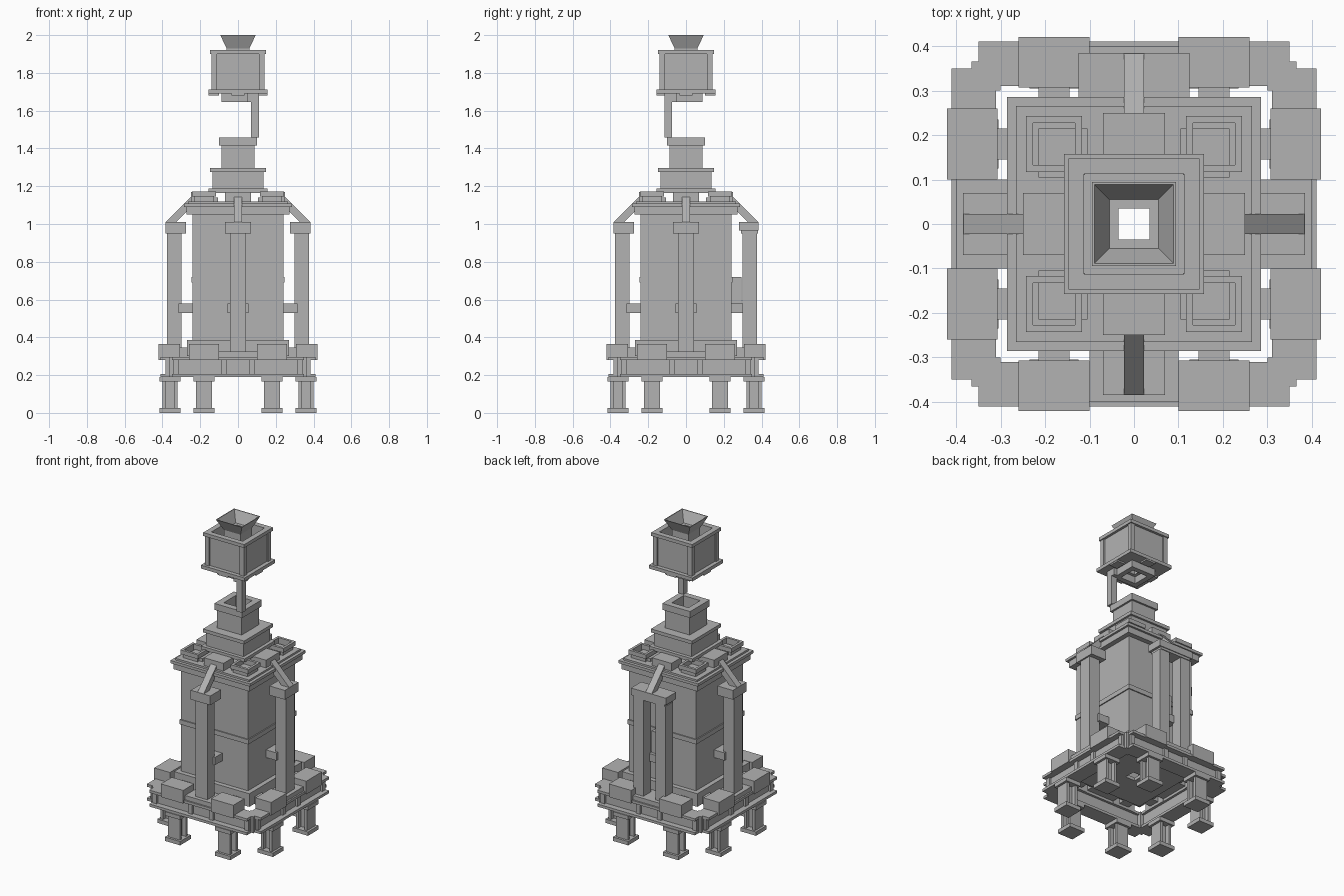
import bpy, bmesh
from math import pi
from mathutils import Matrix, Vector

cube = bpy.data.objects.get("Cube")
if cube:
    bpy.data.objects.remove(cube, do_unlink=True)

GREY = (0.45, 0.45, 0.45, 1)
grey = bpy.data.materials.new("stone_grey")
grey.use_nodes = True
grey.diffuse_color = GREY
grey.node_tree.nodes["Principled BSDF"].inputs["Base Color"].default_value = GREY


def finish(name, bm):
    bmesh.ops.recalc_face_normals(bm, faces=bm.faces)
    mesh = bpy.data.meshes.new(name)
    bm.to_mesh(mesh)
    bm.free()
    mesh.materials.append(grey)
    obj = bpy.data.objects.new(name, mesh)
    bpy.context.scene.collection.objects.link(obj)
    return obj


def add_box(bm, x, y, z, turn=0):
    """Box from (min, max) ranges, turned by quarter turns about z."""
    size = Matrix.Diagonal((x[1] - x[0], y[1] - y[0], z[1] - z[0], 1))
    place = Matrix.Translation((sum(x) / 2, sum(y) / 2, sum(z) / 2))
    bmesh.ops.create_cube(bm, size=1, matrix=Matrix.Rotation(turn * pi / 2, 4, "Z") @ place @ size)


def boxes(name, parts, turns=(0,), mirror=False):
    """Repeat boxes on chosen sides; side 0 is the front, then left, back, right."""
    bm = bmesh.new()
    for t in turns:
        for x, y, z in parts:
            add_box(bm, x, y, z, t)
            if mirror:
                add_box(bm, (-x[1], -x[0]), y, z, t)
    return finish(name, bm)


def tube(name, profile, center=(0, 0)):
    """Square lathe: closed profile of (half width, z) swept round four corners."""
    bm = bmesh.new()
    rings = []
    for r, z in profile:
        rings.append([bm.verts.new((center[0] + sx * r, center[1] + sy * r, z))
                      for sx, sy in ((-1, -1), (1, -1), (1, 1), (-1, 1))])
    for a, b in zip(rings, rings[1:] + rings[:1]):
        for i in range(4):
            j = (i + 1) % 4
            bm.faces.new((a[i], a[j], b[j], b[i]))
    return finish(name, bm)


def collar(name, outer, inner, z0, z1, center=(0, 0)):
    return tube(name, [(outer, z0), (outer, z1), (inner, z1), (inner, z0)], center)


ALL = range(4)
HOLE = 0.035

# Legs: flanged columns with foot and head plates, two per side
leg_x = (0.125, 0.235)
boxes("legs", [
    (leg_x, (-0.415, -0.305), (0, 0.025)),
    (leg_x, (-0.415, -0.305), (0.165, 0.19)),
    ((0.137, 0.223), (-0.40, -0.382), (0.025, 0.165)),
    ((0.137, 0.223), (-0.338, -0.32), (0.025, 0.165)),
    ((0.165, 0.195), (-0.382, -0.338), (0.025, 0.165)),
], ALL, True)

# Base ring with recessed middle and notched corners
boxes("base_ring", [
    ((-0.35, 0.35), (-0.41, -0.31), (0.19, 0.207)),
    ((-0.35, 0.35), (-0.372, -0.325), (0.207, 0.28)),
    ((-0.35, 0.35), (-0.41, -0.31), (0.28, 0.297)),
    ((0.30, 0.365), (-0.365, -0.30), (0.19, 0.297)),
], ALL)
boxes("base_ring_ribs", [((0.06, 0.09), (-0.385, -0.36), (0.207, 0.28)),
                         ((0.315, 0.345), (-0.385, -0.36), (0.207, 0.28))], ALL, True)
boxes("base_pads", [((0.10, 0.26), (-0.42, -0.307), (0.28, 0.365))], ALL, True)
boxes("base_struts", [((0.145, 0.215), (-0.34, -0.23), (0.297, 0.345))], ALL, True)
boxes("pillar_bases", [((-0.10, 0.10), (-0.40, -0.23), (0.297, 0.325))], ALL)

# Tower body with plinth, belt and cornice
collar("tower_floor", 0.25, HOLE, 0.29, 0.31)
collar("tower_plinth", 0.27, 0.22, 0.30, 0.385)
collar("tower_body", 0.24, 0.21, 0.31, 1.06)
collar("tower_belt", 0.247, 0.235, 0.69, 0.72)
collar("tower_cornice", 0.272, HOLE, 1.05, 1.09)
collar("tower_cornice_top", 0.285, HOLE, 1.09, 1.108)
collar("tower_roof_slab", 0.265, HOLE, 1.108, 1.12)

# Pillars: one on three sides, a pair at the back
SINGLE = (0, 1, 3)
boxes("pillars", [((-0.042, 0.042), (-0.375, -0.30), (0.32, 0.95))], SINGLE)
boxes("pillar_caps", [((-0.07, 0.07), (-0.385, -0.275), (0.95, 1.01))], SINGLE)
boxes("back_pillars", [((0.043, 0.115), (-0.375, -0.30), (0.32, 0.95))], (2,), True)
boxes("back_pillar_cap", [((-0.125, 0.125), (-0.385, -0.28), (0.965, 1.01)),
                          ((-0.11, 0.11), (-0.38, -0.29), (0.95, 0.965))], (2,))
boxes("back_wall_block", [((-0.04, 0.04), (-0.295, -0.235), (0.58, 0.72))], (2,))
boxes("pillar_clamps", [((-0.055, 0.055), (-0.315, -0.235), (0.53, 0.58))], ALL)

# Sloping braces from pillar caps to the roof blocks
bm = bmesh.new()
low, high = Vector((0, -0.36, 1.005)), Vector((0, -0.235, 1.13))
run = high - low
for t in ALL:
    bmesh.ops.create_cube(bm, size=1, matrix=Matrix.Rotation(t * pi / 2, 4, "Z")
                          @ Matrix.Translation((low + high) / 2)
                          @ run.to_track_quat("Y", "Z").to_matrix().to_4x4()
                          @ Matrix.Diagonal((0.044, run.length + 0.03, 0.04, 1)))
finish("braces", bm)

# Roof blocks and open corner trays
boxes("roof_blocks", [((-0.07, 0.07), (-0.25, -0.14), (1.115, 1.17))], ALL)
for side_x, x in (("right", -0.18), ("left", 0.18)):
    for side_y, y in (("front", -0.18), ("back", 0.18)):
        tube(f"{side_y}_{side_x}_tray", [(0.052, 1.115), (0.052, 1.145), (0.063, 1.145), (0.063, 1.172),
                                         (0.047, 1.172), (0.047, 1.13), (0.001, 1.13), (0.001, 1.115)], (x, y))
boxes("tray_skirts", [((0.105, 0.215), (-0.215, -0.105), (1.115, 1.14))], ALL)

# Stepped neck
collar("neck_plate_low", 0.157, HOLE, 1.165, 1.187)
collar("neck_box", 0.135, HOLE, 1.187, 1.275)
collar("neck_plate_high", 0.148, HOLE, 1.275, 1.297)
collar("neck", 0.088, 0.06, 1.297, 1.415)
collar("neck_collar", 0.10, 0.06, 1.415, 1.457)

# Arm holding the upper box
boxes("support_arm", [((0.068, 0.11), (-0.115, -0.073), (1.457, 1.69))])
collar("lantern_underframe", 0.088, 0.055, 1.645, 1.692)
boxes("arm_bracket", [((0.05, 0.11), (-0.115, -0.05), (1.645, 1.692))])

# Open upper box with corner posts and rims
tube("lantern_floor", [(0.157, 1.69), (0.157, 1.712), (HOLE, 1.712), (HOLE, 1.69)])
collar("lantern_walls", 0.131, 0.115, 1.712, 1.90)
boxes("lantern_posts", [((0.11, 0.14), (-0.14, -0.11), (1.712, 1.90))], ALL)
collar("lantern_rim", 0.147, 0.112, 1.90, 1.922)
boxes("lantern_tabs", [((-0.035, 0.035), (-0.155, -0.10), (1.68, 1.70))], ALL)

# Inner shaft and flared funnel
collar("funnel_shaft", 0.06, HOLE, 1.71, 1.932)
tube("funnel", [(0.06, 1.93), (0.094, 2.0), (0.089, 2.0), (0.055, 1.931)])
